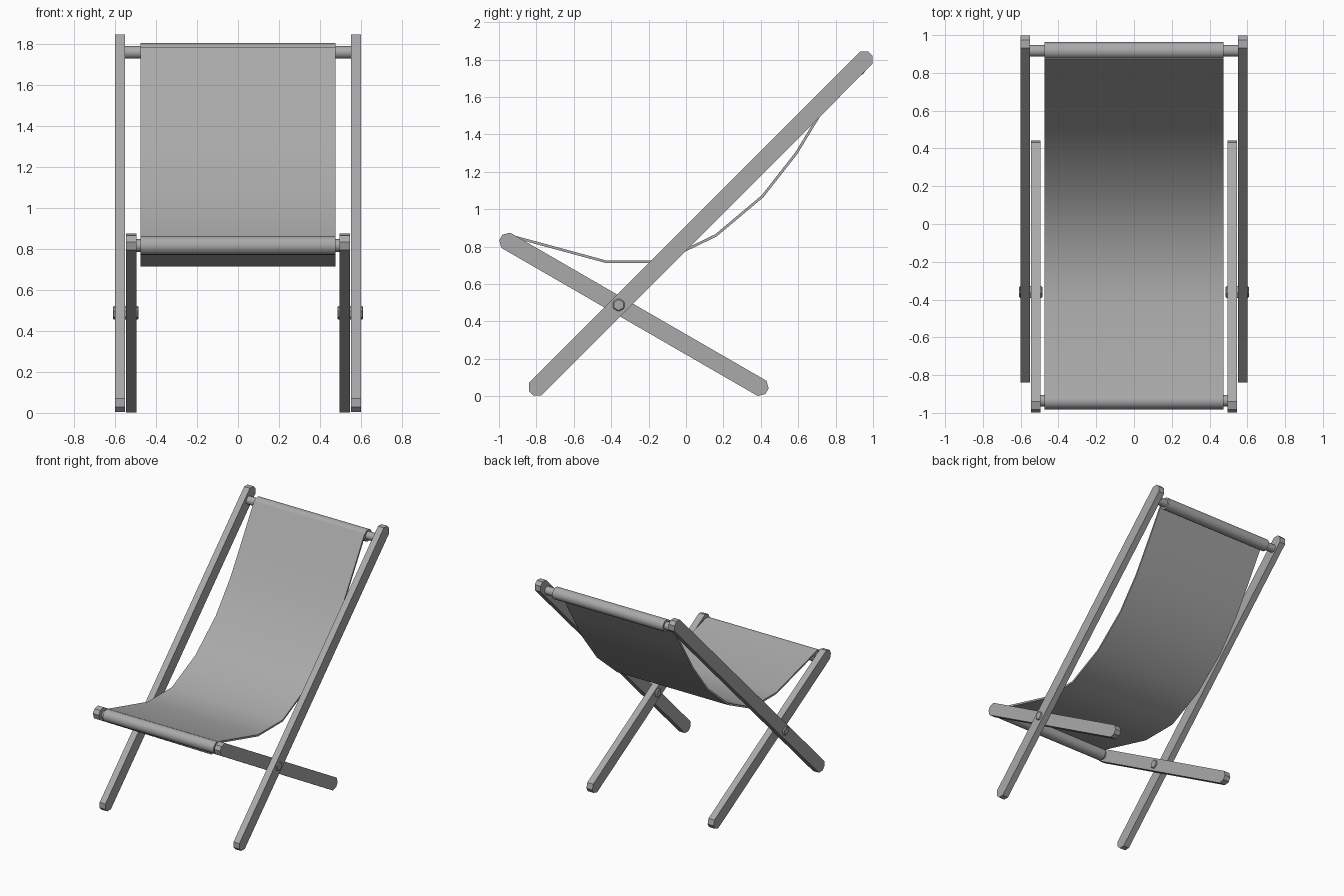
import bpy, bmesh, math
from mathutils import Vector

cube = bpy.data.objects.get("Cube")
if cube:
    bpy.data.objects.remove(cube, do_unlink=True)


def material(name, value):
    m = bpy.data.materials.new(name)
    m.use_nodes = True
    m.diffuse_color = (value, value, value, 1)
    m.node_tree.nodes["Principled BSDF"].inputs["Base Color"].default_value = m.diffuse_color
    return m


grey = material("plain grey", 0.4)


def extrude_profile(name, points, x0, x1, smooth=None):
    """Extrude a closed (y, z) outline from x0 to x1."""
    bm = bmesh.new()
    face = bm.faces.new([bm.verts.new((x0, y, z)) for y, z in points])
    out = bmesh.ops.extrude_face_region(bm, geom=[face])
    moved = [v for v in out["geom"] if isinstance(v, bmesh.types.BMVert)]
    bmesh.ops.translate(bm, vec=(x1 - x0, 0, 0), verts=moved)
    bmesh.ops.recalc_face_normals(bm, faces=bm.faces)
    mesh = bpy.data.meshes.new(name)
    bm.to_mesh(mesh)
    bm.free()
    mesh.materials.append(grey)
    ob = bpy.data.objects.new(name, mesh)
    bpy.context.collection.objects.link(ob)
    if smooth:
        bpy.ops.object.select_all(action='DESELECT')
        ob.select_set(True)
        bpy.context.view_layer.objects.active = ob
        bpy.ops.object.shade_smooth_by_angle(angle=math.radians(smooth))
    return ob


def circle(y, z, r, sides):
    return [(y + r * math.sin(math.tau * i / sides), z + r * math.cos(math.tau * i / sides))
            for i in range(sides)]


def bar_outline(a, b, half=0.047, flat=0.017, cut=0.03):
    """Flat bar from a to b with clipped corners at both ends."""
    a, b = Vector(a), Vector(b)
    d = (b - a).normalized()
    n = Vector((-d.y, d.x))
    pts = []
    for end, s in ((a, 1), (b, -1)):
        inner = end + d * cut * s
        pts += [inner + n * half * s, end + n * flat * s,
                end - n * flat * s, inner - n * half * s]
    return [tuple(p) for p in pts]


# Crossed side bars and their pivot bolts
back_bar = bar_outline((-0.828, 0.016), (0.986, 1.832))
front_bar = bar_outline((-0.99, 0.849), (0.433, 0.027))
for side, s in (("left", 1), ("right", -1)):
    extrude_profile(side + "_back_bar", back_bar, s * 0.55, s * 0.60)
    extrude_profile(side + "_front_bar", front_bar, s * 0.495, s * 0.546)
    bolt = extrude_profile(side + "_pivot_bolt", circle(-0.36, 0.488, 0.036, 6), s * 0.485, s * 0.61)
    bevel = bolt.modifiers.new("bevel", 'BEVEL')
    bevel.width = 0.006
    bevel.segments = 1

# Cross dowels with the cloth sleeves wrapped around them
for label, y, z, reach in (("top", 0.917, 1.758, 0.56), ("front", -0.935, 0.816, 0.50)):
    extrude_profile(label + "_dowel", circle(y, z, 0.031, 16), -reach, reach, 40)
    extrude_profile(label + "_cloth_sleeve", circle(y, z, 0.046, 16), -0.475, 0.475, 40)

# Hanging cloth seat: a thin strip following the sag line
sag = [Vector(p) for p in ((-0.925, 0.854), (-0.43, 0.72), (-0.13, 0.72), (0.16, 0.86),
                           (0.41, 1.07), (0.59, 1.30), (0.73, 1.53), (0.879, 1.781))]
upper, lower = [], []
for i, p in enumerate(sag):
    d = (sag[min(i + 1, len(sag) - 1)] - sag[max(i - 1, 0)]).normalized()
    n = Vector((-d.y, d.x)) * 0.007
    upper.append(tuple(p + n))
    lower.append(tuple(p - n))
extrude_profile("cloth_seat", upper + lower[::-1], -0.475, 0.475, 40)
